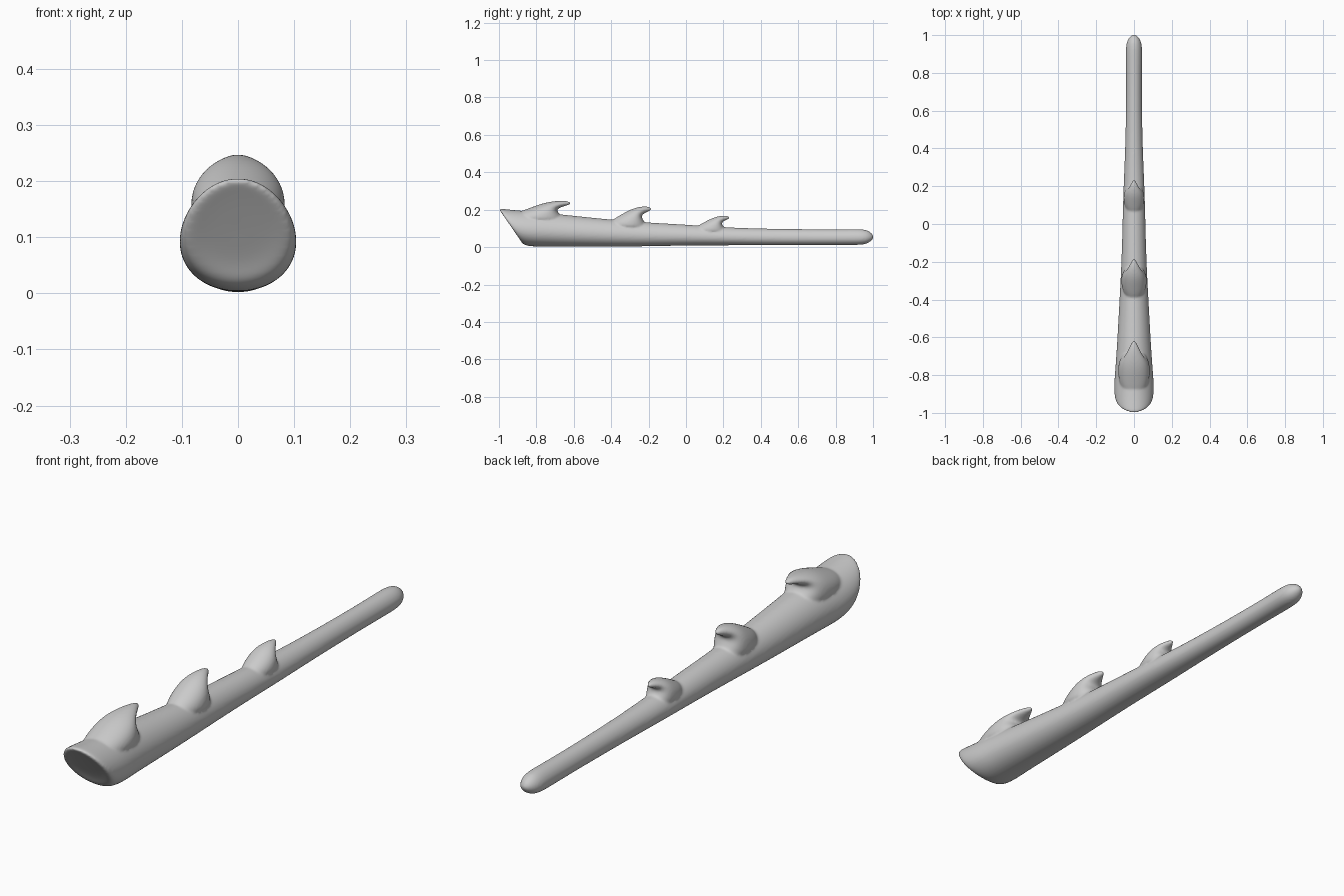
import bpy, bmesh, math

SEG = 24
bm = bmesh.new()


def loft(rows):
    """Skin elliptical rings; row = (top y, top z, bottom y, bottom z, half width)."""
    rings = []
    for ty, tz, by, bz, w in rows:
        ring = []
        for i in range(SEG):
            a = 2 * math.pi * i / SEG
            c = math.cos(a)
            # slightly pear-shaped section: fuller in the lower half
            x = w * math.sin(a) * (1 - 0.10 * c)
            t = (1 + c) / 2
            ring.append(bm.verts.new((x, by + (ty - by) * t, bz + (tz - bz) * t)))
        rings.append(ring)
    faces = []
    for r, s in zip(rings, rings[1:]):
        for i in range(SEG):
            j = (i + 1) % SEG
            faces.append(bm.faces.new((r[i], r[j], s[j], s[i])))
    faces.append(bm.faces.new(rings[0][::-1]))
    faces.append(bm.faces.new(rings[-1]))
    bmesh.ops.recalc_face_normals(bm, faces=faces)


# Tapered stem with a slanted cut at the thick end and a round far end
loft([
    (-0.975, 0.170, -0.892, 0.055, 0.055),
    (-0.995, 0.195, -0.882, 0.027, 0.086),
    (-1.003, 0.208, -0.865, 0.010, 0.099),
    (-0.975, 0.205, -0.830, 0.003, 0.105),
    (-0.900, 0.196, -0.780, 0.002, 0.105),
    (-0.800, 0.190, -0.740, 0.002, 0.099),
    (-0.640, 0.172, -0.640, 0.001, 0.090),
    (-0.400, 0.147, -0.400, 0.001, 0.077),
    (-0.200, 0.131, -0.200, 0.004, 0.066),
    (0.000, 0.121, 0.000, 0.008, 0.061),
    (0.200, 0.106, 0.200, 0.009, 0.056),
    (0.400, 0.099, 0.400, 0.010, 0.046),
    (0.700, 0.095, 0.700, 0.011, 0.041),
    (0.870, 0.096, 0.870, 0.011, 0.043),
    (0.945, 0.097, 0.945, 0.011, 0.044),
    (0.978, 0.087, 0.978, 0.022, 0.033),
    (0.997, 0.070, 0.997, 0.040, 0.017),
    (1.002, 0.060, 1.002, 0.050, 0.006),
])

# Thorn outline: fractions of length, height and base width
THORN = [
    (0.00, -0.45, 0.90, -0.60, 1.00),
    (0.12, 0.10, 0.89, -0.20, 1.00),
    (0.36, 0.50, 0.83, 0.10, 0.92),
    (0.58, 0.86, 0.79, 0.32, 0.74),
    (0.77, 1.00, 0.81, 0.48, 0.52),
    (0.91, 1.02, 0.90, 0.62, 0.29),
    (0.99, 0.95, 0.98, 0.71, 0.13),
    (1.01, 0.88, 1.01, 0.78, 0.05),
]

# Three hooked thorns: (start y, length, base z, height, half width)
for y0, length, z0, h, w in [
    (-0.96, 0.34, 0.171, 0.076, 0.085),
    (-0.43, 0.243, 0.136, 0.081, 0.068),
    (0.03, 0.203, 0.105, 0.063, 0.056),
]:
    loft([(y0 + a * length, z0 + b * h, y0 + c * length, z0 + d * h, e * w)
          for a, b, c, d, e in THORN])

mesh = bpy.data.meshes.new("thorny_stem")
bm.to_mesh(mesh)
bm.free()
stem = bpy.data.objects.new("thorny_stem", mesh)
bpy.context.collection.objects.link(stem)

# Round the lofts, fuse them into one skin and soften the joins
sub = stem.modifiers.new("round", 'SUBSURF')
sub.levels = sub.render_levels = 2
fuse = stem.modifiers.new("fuse", 'REMESH')
fuse.mode = 'VOXEL'
fuse.voxel_size = 0.005
fuse.use_smooth_shade = True
soft = stem.modifiers.new("soften", 'SMOOTH')
soft.factor = 0.5
soft.iterations = 10
